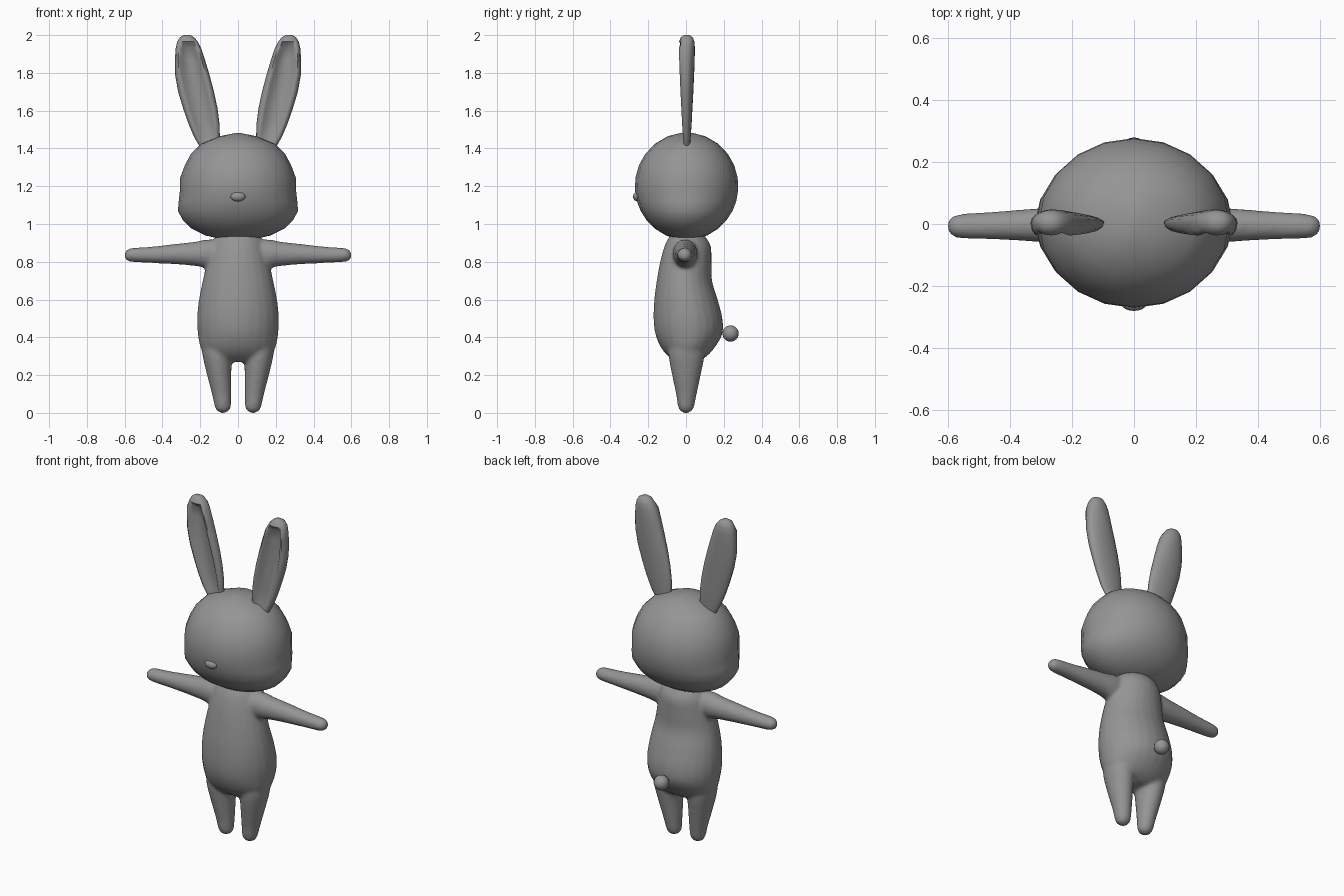
import bpy, bmesh, math
from mathutils import Vector

if "Cube" in bpy.data.objects:
    bpy.data.objects.remove(bpy.data.objects["Cube"])

grey = bpy.data.materials.new("soft grey")
grey.diffuse_color = (0.30, 0.30, 0.30, 1)
grey.use_nodes = True
grey.node_tree.nodes["Principled BSDF"].inputs["Base Color"].default_value = grey.diffuse_color


def finish(name, bm, angle=60):
    bmesh.ops.recalc_face_normals(bm, faces=bm.faces)
    me = bpy.data.meshes.new(name)
    bm.to_mesh(me)
    bm.free()
    ob = bpy.data.objects.new(name, me)
    bpy.context.collection.objects.link(ob)
    me.materials.append(grey)
    bpy.context.view_layer.objects.active = ob
    bpy.ops.object.select_all(action='DESELECT')
    ob.select_set(True)
    bpy.ops.object.shade_smooth_by_angle(angle=math.radians(angle))
    return ob


def skin(bm, rings):
    """Bridge closed rings of points and cap both ends."""
    vs = [[bm.verts.new(p) for p in r] for r in rings]
    n = len(vs[0])
    for a, b in zip(vs, vs[1:]):
        for i in range(n):
            j = (i + 1) % n
            bm.faces.new((a[i], a[j], b[j], b[i]))
    bm.faces.new(vs[0][::-1])
    bm.faces.new(vs[-1])


def refine(rows, k=4):
    """Catmull-Rom interpolation of the profile rows."""
    out = []
    for i in range(len(rows) - 1):
        p = [rows[max(0, min(len(rows) - 1, i + d))] for d in (-1, 0, 1, 2)]
        for s in range(k):
            t = s / k
            out.append([0.5 * (2 * b + (c - a) * t + (2 * a - 5 * b + 4 * c - d) * t * t
                               + (3 * b - a - 3 * c + d) * t ** 3) for a, b, c, d in zip(*p)])
    return out + [list(rows[-1])]


def loft(bm, rows, n=24, place=lambda u, v, w: (u, v, w)):
    """Rows are (height, u min, u max, v min, v max) of elliptical rings."""
    rings = []
    for w, u0, u1, v0, v1 in rows:
        ring = []
        for i in range(n):
            a = 2 * math.pi * i / n
            ring.append(Vector(place((u0 + u1) / 2 + (u1 - u0) / 2 * math.cos(a),
                                     (v0 + v1) / 2 + (v1 - v0) / 2 * math.sin(a), w)))
        rings.append(ring)
    skin(bm, rings)


# Body: torso, arms and legs fused into one smooth skin
bm = bmesh.new()
torso = [(0.27, -.11, .11, -.05, .06), (0.30, -.17, .17, -.095, .11), (0.35, -.20, .20, -.135, .155),
         (0.42, -.213, .213, -.163, .193), (0.50, -.217, .217, -.172, .193), (0.60, -.207, .207, -.168, .168),
         (0.70, -.187, .187, -.155, .138), (0.80, -.165, .165, -.137, .135), (0.88, -.145, .145, -.115, .132),
         (0.93, -.12, .12, -.09, .105), (0.97, -.07, .07, -.06, .07)]
loft(bm, refine(torso))
leg = [(0.0, .068, .092, -.012, .012), (0.008, .052, .108, -.028, .028), (0.03, .038, .122, -.042, .042),
       (0.10, .035, .138, -.053, .057), (0.20, .035, .164, -.074, .078), (0.30, .034, .187, -.092, .098),
       (0.38, .04, .195, -.09, .10)]
arm = [(0.08, -.07, .06, .77, .915), (0.17, -.07, .06, .768, .918), (0.22, -.064, .057, .777, .907),
       (0.32, -.057, .05, .786, .896), (0.45, -.05, .04, .793, .881), (0.56, -.046, .032, .799, .873),
       (0.59, -.035, .021, .808, .862), (0.602, -.016, .002, .827, .843)]
for s in (-1, 1):
    loft(bm, refine(leg), place=lambda u, v, w: (s * u, v, w))
    loft(bm, refine(arm), place=lambda u, v, w: (s * w, u, v))
body = finish("body", bm)
fuse = body.modifiers.new("fuse", 'REMESH')
fuse.mode = 'VOXEL'
fuse.voxel_size = 0.011
fuse.use_smooth_shade = True
relax = body.modifiers.new("relax", 'SMOOTH')
relax.factor = 0.5
relax.iterations = 6

# Head: round front to back, with wide cheeks low down
bm = bmesh.new()
widths = [(0.92, .09), (0.94, .175), (0.975, .245), (1.02, .292), (1.07, .318), (1.12, .314), (1.18, .307),
          (1.245, .306), (1.31, .282), (1.37, .25), (1.425, .195), (1.465, .095), (1.482, .012)]
rows = []
for z, w in widths:
    d = max(0.012, math.sqrt(max(0, 1 - ((z - 1.2) / 0.284) ** 2)) * 0.274)
    rows.append((z, -w, w, .003 - d, .003 + d))
loft(bm, rows, 20)
finish("head", bm)

# Ears: flattened leaf shapes with a hollow in the front
outline = [(1.37, .13, .17, .016), (1.41, .108, .203, .018), (1.46, .096, .232, .021), (1.53, .098, .262, .026),
           (1.61, .108, .29, .03), (1.70, .127, .317, .035), (1.79, .151, .333, .039), (1.87, .175, .334, .042),
           (1.93, .195, .33, .043), (1.965, .212, .322, .041), (1.988, .232, .308, .032), (2.0, .252, .288, .014)]
for s, side in ((-1, "left"), (1, "right")):
    bm = bmesh.new()
    rings = []
    for z, x0, x1, t in outline:
        c, h = (x0 + x1) / 2, (x1 - x0) / 2
        hollow = 1.0 if 1.45 < z < 1.95 else 0.0
        ring = []
        # back curve, then front curve with a rim and a sunken middle
        for i in range(11):
            a = math.pi * i / 10
            ring.append((s * (c + h * math.cos(a)), .004 + t * math.sin(a), z))
        for u, f in ((-.93, .6), (-.78, .95), (-.62, .85), (-.45, .3), (0, .1),
                     (.45, .3), (.62, .85), (.78, .95), (.93, .6)):
            dome = math.sqrt(1 - u * u)
            ring.append((s * (c + h * u), .004 - t * (f * hollow + dome * (1 - hollow)), z))
        rings.append([Vector(p) for p in ring])
    skin(bm, rings)
    finish("ear_" + side, bm)


# Nose and tail
def ball(name, pos, size):
    bm = bmesh.new()
    bmesh.ops.create_uvsphere(bm, u_segments=16, v_segments=12, radius=1)
    for v in bm.verts:
        v.co = Vector(pos) + Vector([a * b for a, b in zip(v.co, size)])
    finish(name, bm)


ball("nose", (0, -.258, 1.145), (.04, .022, .025))
ball("tail", (0, .236, .42), (.043, .043, .043))
